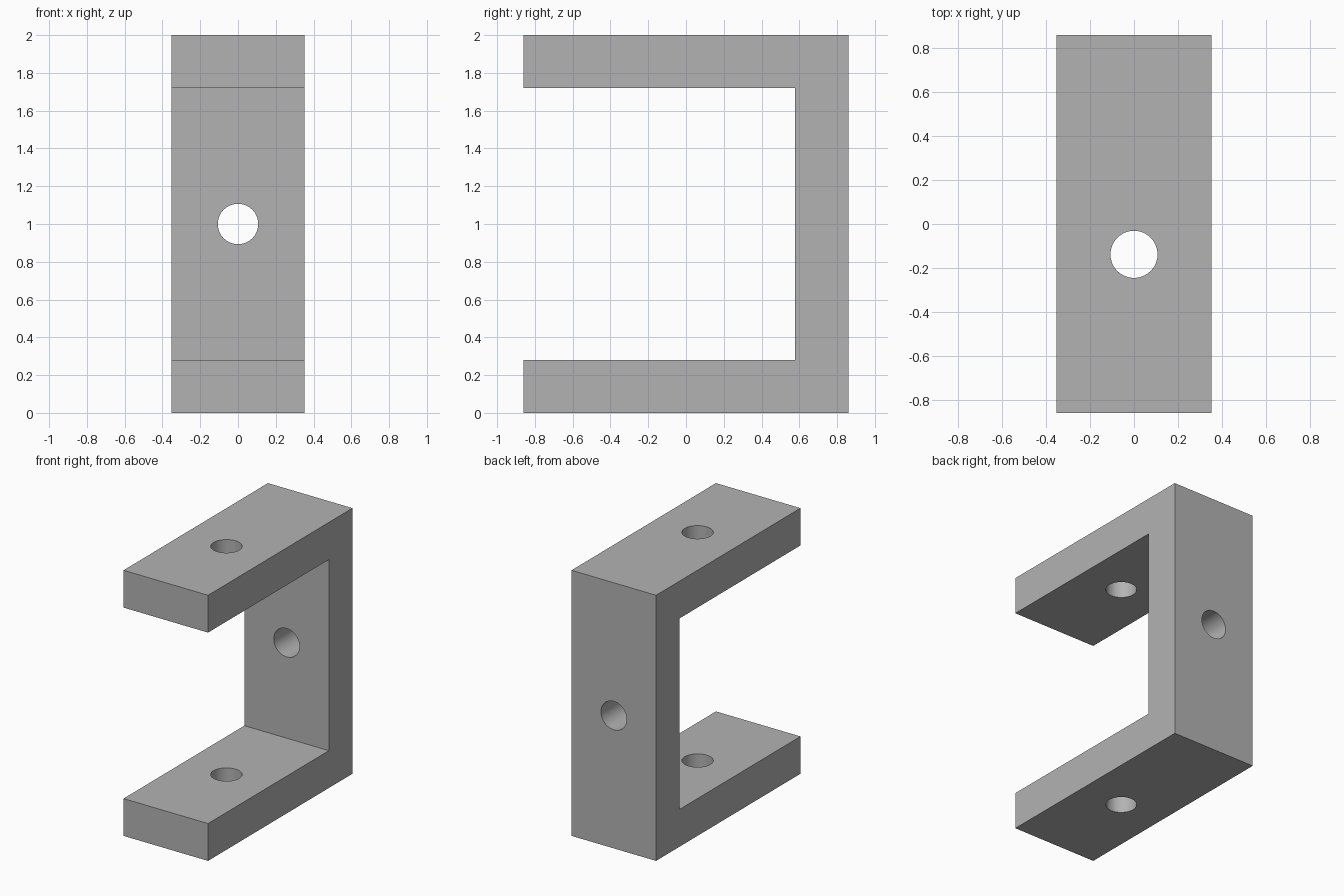
import bpy
import bmesh
import math

cube = bpy.data.objects.get("Cube")
if cube:
    bpy.data.objects.remove(cube, do_unlink=True)

WIDTH, DEPTH, HEIGHT, THICK = 0.704, 1.718, 2.0, 0.281
HOLE_RADIUS, ARM_HOLE_Y = 0.107, -0.138

grey = bpy.data.materials.new("plain grey")
grey.use_nodes = True
grey.diffuse_color = (0.45, 0.45, 0.45, 1)
grey.node_tree.nodes["Principled BSDF"].inputs["Base Color"].default_value = grey.diffuse_color

# C-shaped bracket: side profile extruded across the width
front, back = -DEPTH / 2, DEPTH / 2
inner, top = back - THICK, HEIGHT - THICK
profile = [(front, 0), (back, 0), (back, HEIGHT), (front, HEIGHT),
           (front, top), (inner, top), (inner, THICK), (front, THICK)]
bm = bmesh.new()
face = bm.faces.new([bm.verts.new((-WIDTH / 2, y, z)) for y, z in profile])
extruded = bmesh.ops.extrude_face_region(bm, geom=[face])["geom"]
bmesh.ops.translate(bm, vec=(WIDTH, 0, 0),
                    verts=[v for v in extruded if isinstance(v, bmesh.types.BMVert)])
bmesh.ops.recalc_face_normals(bm, faces=bm.faces)
mesh = bpy.data.meshes.new("bracket")
bm.to_mesh(mesh)
bm.free()
bracket = bpy.data.objects.new("bracket", mesh)
bpy.context.collection.objects.link(bracket)
mesh.materials.append(grey)


def drill(name, location, length, rotation=(0, 0, 0)):
    """Cut a round hole through the bracket."""
    bpy.ops.mesh.primitive_cylinder_add(vertices=64, radius=HOLE_RADIUS, depth=length,
                                        location=location, rotation=rotation)
    cutter = bpy.context.object
    cutter.name = name
    cutter.data.materials.append(grey)
    cutter.hide_render = True
    cut = bracket.modifiers.new(name, "BOOLEAN")
    cut.operation = "DIFFERENCE"
    cut.solver = "EXACT"
    cut.object = cutter
    bpy.context.view_layer.objects.active = bracket
    bpy.ops.object.modifier_apply(modifier=name)
    bpy.data.objects.remove(cutter, do_unlink=True)


# Aligned holes through both arms, and one through the back plate
drill("arm_holes", (0, ARM_HOLE_Y, HEIGHT / 2), HEIGHT * 1.2)
drill("back_hole", (0, back - THICK / 2, HEIGHT / 2), THICK * 2, (math.pi / 2, 0, 0))

# Smooth hole walls with crisp plate edges
bpy.ops.object.select_all(action="DESELECT")
bracket.select_set(True)
bpy.context.view_layer.objects.active = bracket
bpy.ops.object.shade_smooth_by_angle(angle=math.radians(30))
